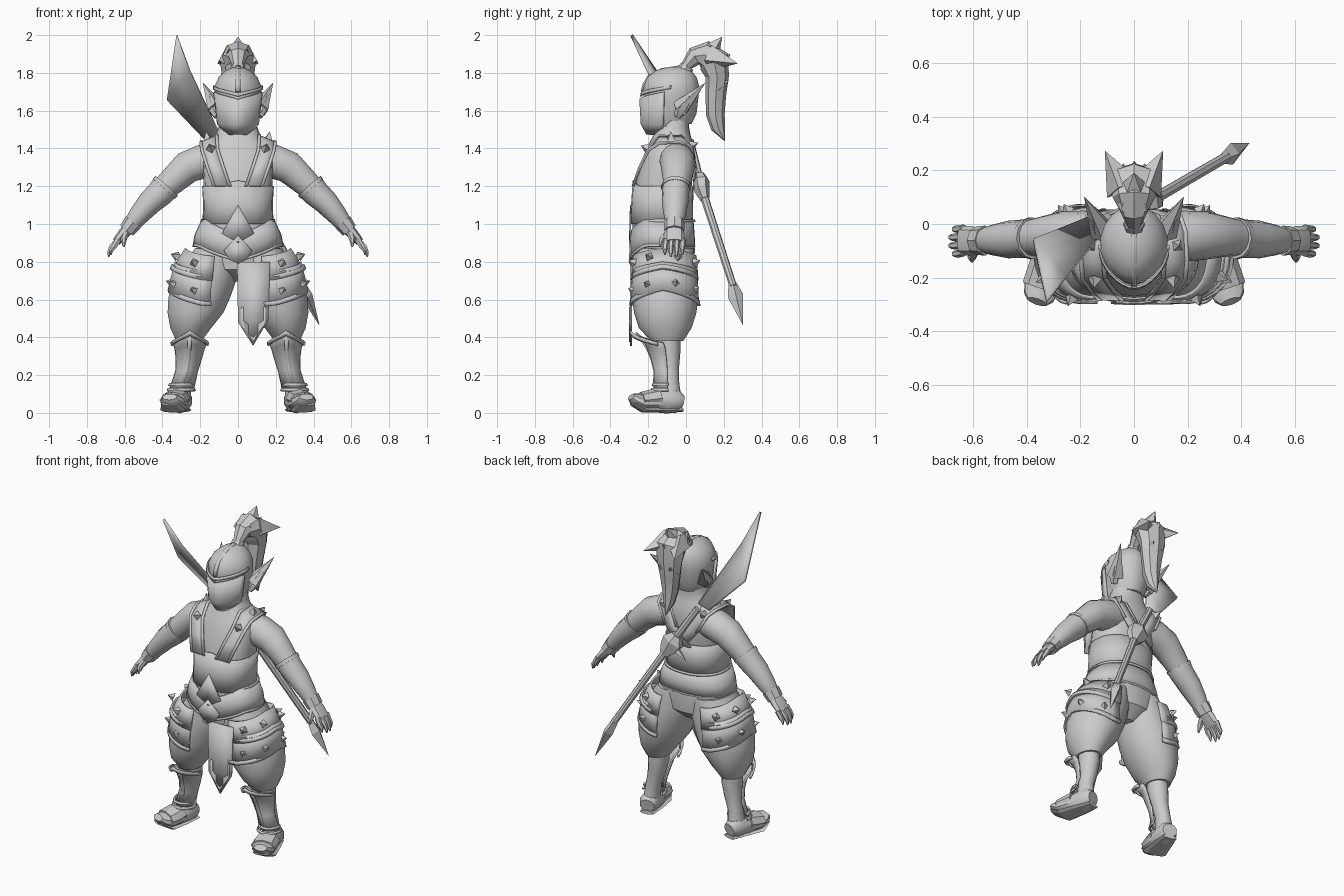
import bpy, bmesh, math
from mathutils import Vector as V

grey = bpy.data.materials.new("plain_grey")
grey.diffuse_color = (0.6, 0.6, 0.6, 1)


def finish(name, bm, mirror=False, thick=0, smooth=35):
    bmesh.ops.recalc_face_normals(bm, faces=bm.faces)
    me = bpy.data.meshes.new(name)
    bm.to_mesh(me)
    bm.free()
    me.materials.append(grey)
    me.shade_smooth()
    me.set_sharp_from_angle(angle=math.radians(smooth))
    ob = bpy.data.objects.new(name, me)
    bpy.context.collection.objects.link(ob)
    if thick:
        s = ob.modifiers.new("thickness", "SOLIDIFY")
        s.thickness, s.offset = thick, 0
    if mirror:
        m = ob.modifiers.new("mirror", "MIRROR")
        m.use_mirror_merge = False
    return ob


def skin(name, rows, loop, cap, **kw):
    bm = bmesh.new()
    rows = [[bm.verts.new(p) for p in r] for r in rows]
    n = len(rows[0])
    for a, b in zip(rows, rows[1:]):
        for i in range(n if loop else n - 1):
            j = (i + 1) % n
            bm.faces.new((a[i], a[j], b[j], b[i]))
    if cap:
        bm.faces.new(rows[0])
        bm.faces.new(rows[-1])
    return finish(name, bm, **kw)


def stack(name, rings, n=16, arc=None, power=1, pinch=0, mid=-90, spread=40, cap=True, **kw):
    """Horizontal rings (x, y, z, rx, ry, dip); dip lowers the ring around angle mid."""
    rows = []
    for x, y, z, rx, ry, *dip in rings:
        row = []
        for i in range(n):
            d = arc[0] + (arc[1] - arc[0]) * i / (n - 1) if arc else 360 * i / n - 90
            c, s = math.cos(math.radians(d)), math.sin(math.radians(d))
            px = math.copysign(abs(c) ** power, c) * (1 - pinch * s * s if s < 0 else 1)
            py = math.copysign(abs(s) ** power, s)
            off = abs((d - mid + 180) % 360 - 180)
            drop = dip[0] * max(0, 1 - off / spread) if dip else 0
            row.append((x + rx * px, y + ry * py, z - drop))
        rows.append(row)
    return skin(name, rows, not arc, cap and not arc, **kw)


def tube(name, rings, n=10, hint=(0, 1, 0), **kw):
    """Rings (x, y, z, r_along_hint, r_across) set square to the path."""
    pts = [V(r[:3]) for r in rings]
    rows = []
    for i, r in enumerate(rings):
        t = (pts[min(i + 1, len(pts) - 1)] - pts[max(i - 1, 0)]).normalized()
        w = t.cross(V(hint)).normalized()
        u = w.cross(t)
        rows.append([pts[i] + u * r[3] * math.cos(a) + w * r[4] * math.sin(a)
                     for a in (2 * math.pi * k / n for k in range(n))])
    return skin(name, rows, True, True, **kw)


def spike(name, base, tip, r, n=4, mirror=False):
    return tube(name, [(*base, r, r), (*tip, .001, .001)], n, (.31, .2, .93), mirror=mirror, smooth=10)


def plate(name, pts, thick, mirror=False):
    bm = bmesh.new()
    bm.faces.new([bm.verts.new(p) for p in pts])
    return finish(name, bm, mirror, thick, 10)


def ribbon(name, path, w, thick, mirror=False):
    """Strip along points (x, y, z, slope); slope lowers the outer edge."""
    return skin(name, [[(x - w, y, z + sum(s)), (x + w, y, z - sum(s))] for x, y, z, *s in path],
                False, False, mirror=mirror, thick=thick)


# body
stack("torso", [(0, -.1, .695, .05, .07), (0, -.11, .76, .17, .15), (0, -.11, .87, .222, .158),
                (0, -.13, 1, .185, .155), (0, -.125, 1.1, .178, .15), (0, -.118, 1.22, .182, .15),
                (0, -.09, 1.35, .19, .14), (0, -.08, 1.42, .17, .12), (0, -.075, 1.465, .12, .1),
                (0, -.07, 1.52, .1, .085), (0, -.05, 1.62, .09, .08)], 20, power=.85)
stack("breastplate", [(0, -.13, 1, .185, .163), (0, -.127, 1.1, .18, .16),
                      (0, -.12, 1.2, .186, .158, -.03)], 24, power=.85, cap=False, thick=.008)
plate("breastplate_point", [(0, -.293, 1.1), (-.085, -.295, .95), (0, -.298, .9), (.085, -.295, .95)], .008)
# belt with dipped front, trims and buckle
stack("belt", [(0, -.122, .88, .236, .166, .08), (0, -.125, .94, .226, .166, .06),
               (0, -.13, 1.02, .189, .165, .08)], 32, spread=60, power=.9, cap=False, thick=.01)
for nm, z, rx in (("belt_lower_trim", .88, .239), ("belt_upper_trim", 1.01, .196)):
    stack(nm, [(0, -.123, z, rx, .169, .08), (0, -.125, z + .014, rx - .005, .169, .08)], 32,
          spread=60, power=.9, cap=False, thick=.008)
plate("buckle", [(0, -.298, .94), (-.075, -.295, .86), (-.045, -.295, .81), (0, -.298, .79),
                 (.045, -.295, .81), (.075, -.295, .86)], .01)

# shoulder straps, crossing at the back
ribbon("shoulder_strap", [(.085, -.278, 1.2), (.12, -.243, 1.3), (.15, -.198, 1.39), (.155, -.14, 1.445, .018),
                          (.15, -.03, 1.449, .018), (.13, .025, 1.41), (.07, .048, 1.3), (-.02, .045, 1.19)],
       .045, .014, True)
for s in (-1, 1):
    ribbon("strap_trim", [(.085 + s * .042, -.283, 1.2), (.12 + s * .042, -.248, 1.3),
                          (.15 + s * .042, -.204, 1.393), (.155 + s * .042, -.143, 1.451 - s * .018),
                          (.15 + s * .042, -.027, 1.455 - s * .018), (.13 + s * .042, .031, 1.413),
                          (.07 + s * .042, .053, 1.3)], .008, .01, True)
for b, t in (((.145, -.203, 1.4), (.15, -.238, 1.415)), ((.16, -.08, 1.445), (.168, -.08, 1.49)),
             ((.14, .025, 1.415), (.145, .065, 1.43))):
    spike("strap_stud", b, t, .028, 4, True)

# arms, bracers and hands
tube("arm", [(.1, -.05, 1.35, .09, .09), (.19, -.045, 1.33, .095, .092), (.27, -.043, 1.3, .09, .088),
             (.34, -.047, 1.235, .076, .076), (.42, -.055, 1.16, .062, .063), (.5, -.06, 1.07, .05, .052),
             (.57, -.063, .99, .038, .038)], 14, mirror=True)
tube("bracer", [(.385, -.053, 1.195, .074, .076), (.41, -.055, 1.165, .072, .073), (.47, -.058, 1.11, .07, .065),
                (.53, -.06, 1.04, .057, .053), (.565, -.063, .995, .044, .043)], 12, mirror=True)
tube("bracer_rim", [(.378, -.053, 1.202, .078, .08), (.392, -.054, 1.186, .078, .078)], 12, mirror=True)
tube("wrist_cuff", [(.555, -.062, 1.01, .056, .05), (.59, -.062, .965, .053, .043)], 8, mirror=True, smooth=10)
tube("palm", [(.57, -.062, .985, .04, .032), (.605, -.062, .95, .055, .03), (.645, -.062, .905, .055, .022)],
     8, mirror=True)
for i in range(4):
    y, k = -.105 + .029 * i, .012 * (i in (0, 3))
    tube("finger", [(.635, y, .915, .016, .018), (.668 - k, y * 1.06, .88, .015, .016),
                    (.682 - k, y * 1.06, .85 + k, .012, .012), (.685 - k, y * 1.06, .825 + k, .004, .004)],
         6, mirror=True)
tube("thumb", [(.59, -.085, .96, .02, .022), (.605, -.125, .92, .017, .018), (.605, -.14, .88, .005, .005)],
     6, (1, 0, 0), mirror=True)

# legs
stack("trouser_leg", [(.12, -.11, .87, .11, .15), (.15, -.11, .76, .158, .166), (.177, -.11, .69, .166, .173),
                      (.205, -.11, .61, .166, .175), (.225, -.11, .53, .15, .165), (.25, -.11, .45, .11, .14),
                      (.26, -.1, .38, .068, .085)], 18, mirror=True)
stack("shin", [(.258, -.1, .43, .06, .07), (.26, -.095, .33, .06, .066), (.27, -.09, .25, .052, .054),
               (.29, -.085, .17, .045, .048), (.3, -.085, .08, .05, .06)], 12, mirror=True)
stack("shin_guard", [(.255, -.115, .372, .088, .15, -.055), (.256, -.105, .34, .076, .11, -.03),
                     (.26, -.1, .29, .066, .083), (.272, -.095, .22, .056, .07), (.297, -.095, .13, .062, .073)],
      13, arc=(-178, -2), pinch=.22, spread=80, mirror=True, thick=.009)
stack("knee_guard", [(.255, -.12, .375, .1, .175, -.06), (.255, -.12, .355, .096, .16, -.055)],
      13, arc=(-170, -10), pinch=.3, spread=80, mirror=True, thick=.012)
ribbon("shin_ridge", [(.255, -.25, .405), (.258, -.205, .34), (.262, -.184, .29), (.272, -.166, .22),
                      (.297, -.169, .14)], .011, .012, True)
for z, r in ((.115, .073), (.143, .066)):
    stack("ankle_band", [(.3, -.1, z, r, r + .012), (.3, -.1, z + .014, r - .005, r + .006)], 13, arc=(-185, 5),
          mirror=True, thick=.009)
# curled-toe boots
tube("boot", [(.29, -.022, .06, .04, .045), (.298, -.05, .065, .065, .058), (.31, -.11, .062, .065, .06),
              (.325, -.17, .058, .055, .066), (.342, -.23, .055, .045, .071), (.355, -.27, .07, .035, .06),
              (.362, -.29, .085, .02, .04)], 10, (0, 0, 1), mirror=True)
tube("boot_sole", [(.29, -.022, .016, .012, .045), (.31, -.11, .016, .014, .06), (.342, -.225, .015, .014, .072),
                   (.36, -.283, .05, .014, .048)], 8, (0, 0, 1), mirror=True, smooth=20)
tube("toe_plate", [(.318, -.14, .078, .055, .068), (.332, -.2, .07, .05, .074), (.345, -.24, .068, .042, .074)],
     8, (0, 0, 1), mirror=True, smooth=20)

# hip armour: two tiers with trims and studs, lowest at the front and back corners
ARC = dict(arc=(-97, 92), mid=-2, spread=88, n=17, power=.85, mirror=True)
stack("upper_hip_plate", [(.145, -.112, .83, .13, .162, -.04), (.165, -.112, .7, .18, .173, -.06)], thick=.012, **ARC)
stack("lower_hip_plate", [(.165, -.112, .75, .165, .168, -.05), (.178, -.112, .565, .19, .177, -.085)], thick=.01,
      **ARC)
for z, r, dip in ((.705, .181, -.06), (.565, .192, -.085)):
    stack("hip_trim", [(.168, -.112, z + .022, r - .004, r - .011, dip), (.174, -.112, z, r, r - .01, dip)],
          thick=.012, **ARC)
for z, r, angles in ((.78, .165, (-70, -25, 20, 65)), (.635, .187, (-72, -28, 15, 62))):
    for d in angles:
        c, s = [math.copysign(abs(f(math.radians(d))) ** .85, f(math.radians(d))) for f in (math.cos, math.sin)]
        b = V((.165 + r * c, -.112 + .172 * s, z + .065 * (1 - abs(d + 2) / 88)))
        spike("hip_stud", b, b + V((.036 * c, .03 * s, .012)), .026, 4, True)

# loincloth with inset border
cloth = [(-.005, .8), (.17, .8), (.16, .49), (.08, .355), (0, .48)]
plate("loincloth", [(x, -.292, z) for x, z in cloth], .01)
edge = [(.018, .56), (.03, .56), (.03, .49), (.055, .47), (.055, .42), (.08, .4), (.105, .42), (.105, .47),
        (.135, .49), (.135, .56), (.147, .56), (.147, .48), (.08, .375), (.012, .475)]
plate("loincloth_border", [(x, -.298, z) for x, z in edge], .005)

# helmet with a keeled visor
stack("face_guard", [(0, -.12, 1.475, .05, .075), (0, -.11, 1.52, .095, .11), (0, -.105, 1.6, .112, .125),
                     (0, -.095, 1.7, .12, .13)], 16, pinch=.25)
stack("helmet_dome", [(0, -.07, 1.53, .09, .1), (0, -.07, 1.58, .115, .125), (0, -.078, 1.68, .127, .145),
                      (0, -.078, 1.73, .127, .148), (0, -.075, 1.78, .102, .13), (0, -.065, 1.815, .062, .09),
                      (0, -.05, 1.832, .02, .04)], 18, pinch=.2)
stack("visor", [(0, -.115, 1.475, .06, .09), (0, -.105, 1.53, .108, .13), (0, -.1, 1.7, .128, .142, .04)],
      15, arc=(-172, -8), power=1.15, pinch=.1, spread=80, thick=.01)
stack("brow_band", [(0, -.085, 1.715, .129, .154, .04), (0, -.083, 1.733, .128, .153, .04)], 17,
      arc=(-182, 2), pinch=.19, spread=90, thick=.008)
ribbon("helmet_crest", [(0, -.234, 1.7), (0, -.225, 1.74), (0, -.2, 1.782), (0, -.13, 1.82), (0, -.04, 1.834),
                        (0, .01, 1.81)], .012, .01)
spike("ear", (.115, -.03, 1.61), (.185, .1, 1.745), .05, 5, True)
tube("ear_lobe", [(.11, -.045, 1.57, .02, .02), (.135, -.02, 1.615, .035, .03), (.15, .025, 1.675, .02, .02)], 6,
     mirror=True)

# ponytail
tube("ponytail", [(0, -.02, 1.79, .035, .03), (0, .0, 1.835, .03, .028), (0, .045, 1.888, .05, .05),
                  (0, .1, 1.895, .08, .075), (0, .15, 1.86, .095, .085), (0, .165, 1.78, .085, .062),
                  (0, .158, 1.68, .066, .054), (0, .155, 1.58, .048, .05), (0, .17, 1.51, .032, .038),
                  (0, .205, 1.44, .002, .002)], 8, (1, 0, 0), smooth=20)
tube("hair_tie", [(0, -.012, 1.805, .04, .04), (0, .006, 1.835, .038, .038)], 8, (1, 0, 0), smooth=20)
spike("top_lock", (0, .1, 1.88), (0, .19, 1.99), .085, 5)
spike("side_lock", (.04, .13, 1.88), (.108, .272, 1.85), .07, 4, True)
spike("back_lock", (0, .17, 1.85), (0, .235, 1.9), .05, 4)
spike("low_lock", (.03, .17, 1.72), (.04, .225, 1.76), .04, 4, True)

# slung polearm: blade, guard, shaft and rear point
plate("blade", [(-.325, -.288, 2), (-.375, -.06, 1.66), (-.175, .02, 1.45), (-.09, .0, 1.46), (-.255, -.2, 1.81)],
      .016)
tube("shaft", [(-.1, .02, 1.44, .022, .022), (.06, .085, 1.18, .022, .022), (.345, .25, .67, .02, .02)], 8)
tube("guard", [(.015, .07, 1.26, .03, .035), (.035, .08, 1.22, .045, .07), (.06, .085, 1.175, .04, .06),
               (.085, .1, 1.13, .025, .03)], 6, smooth=10)
spike("guard_hook", (.05, .08, 1.2), (-.06, .085, 1.12), .035, 4)
tube("rear_point", [(.33, .245, .69, .02, .02), (.365, .262, .62, .042, .03), (.43, .302, .465, .001, .001)],
     4, smooth=10)
